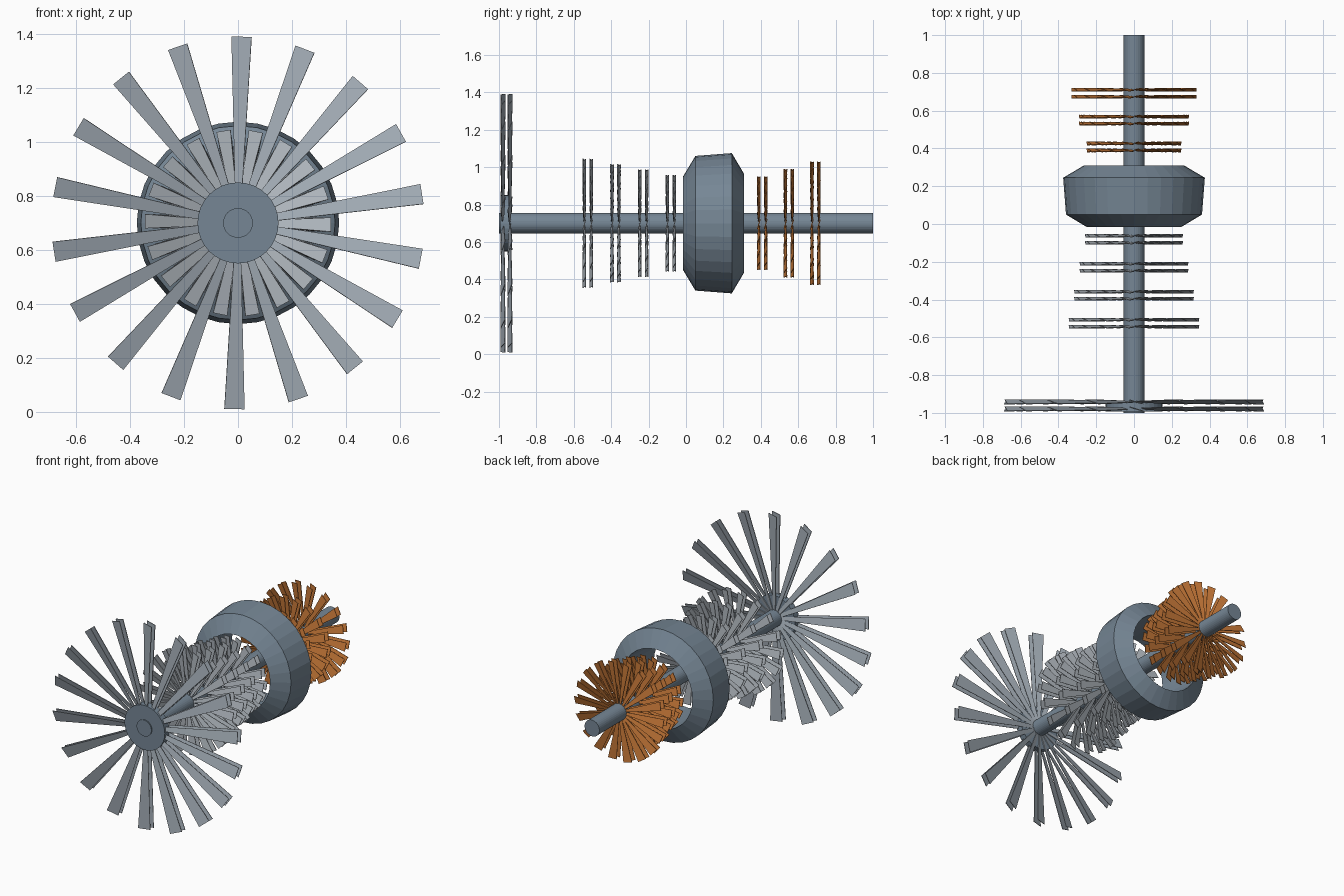
import bpy, bmesh
from math import sin, cos, radians, tau

if "Cube" in bpy.data.objects:
    bpy.data.objects.remove(bpy.data.objects["Cube"])

AXIS_Z = 0.70


def material(name, color):
    m = bpy.data.materials.new(name)
    m.use_nodes = True
    m.diffuse_color = (*color, 1)
    m.node_tree.nodes["Principled BSDF"].inputs["Base Color"].default_value = (*color, 1)
    return m


steel = material("slate steel", (0.18, 0.24, 0.30))
fan_grey = material("fan grey", (0.36, 0.41, 0.46))
light_grey = material("compressor light grey", (0.43, 0.47, 0.51))
copper = material("hot copper", (0.57, 0.19, 0.04))


def finish(bm, name, mat):
    bmesh.ops.recalc_face_normals(bm, faces=bm.faces)
    mesh = bpy.data.meshes.new(name)
    bm.to_mesh(mesh)
    bm.free()
    mesh.materials.append(mat)
    ob = bpy.data.objects.new(name, mesh)
    bpy.context.collection.objects.link(ob)
    ob.location.z = AXIS_Z
    return ob


def lathe(name, profile, mat, closed=False, sides=32):
    """Spin (y, radius) points about the y axis; open profiles get end caps."""
    bm = bmesh.new()
    rings = [[bm.verts.new((r * cos(tau * i / sides), y, r * sin(tau * i / sides)))
              for i in range(sides)] for y, r in profile]
    pairs = list(zip(rings, rings[1:]))
    if closed:
        pairs.append((rings[-1], rings[0]))
    else:
        bm.faces.new(rings[0])
        bm.faces.new(rings[-1])
    for a, b in pairs:
        for i in range(sides):
            j = (i + 1) % sides
            bm.faces.new((a[i], a[j], b[j], b[i]))
    return finish(bm, name, mat)


def blade_row(name, y, tip, root_w, tip_w, mat, start, count=18, pitch=17, gap=0.037):
    """Pairs of thin tapered vanes, pitched about their radial line."""
    bm = bmesh.new()
    root, thick = 0.04, 0.004
    cp, sp = cos(radians(pitch)), sin(radians(pitch))
    for k in range(count):
        a = radians(start) + tau * k / count
        for offset in (-gap / 2, gap / 2):
            v = []
            for t in (-thick / 2, thick / 2):
                for r, w in ((root, -root_w), (tip, -tip_w), (tip, tip_w), (root, root_w)):
                    across = w / 2 * cp - t * sp
                    along = w / 2 * sp + t * cp + offset
                    v.append(bm.verts.new((r * cos(a) - across * sin(a), y + along,
                                           r * sin(a) + across * cos(a))))
            bm.faces.new(v[:4])
            bm.faces.new(v[4:])
            for i in range(4):
                j = (i + 1) % 4
                bm.faces.new((v[i], v[j], v[j + 4], v[i + 4]))
    return finish(bm, name, mat)


# Central shaft and fan hub
lathe("shaft", [(-1, 0.055), (1, 0.055)], steel)
lathe("fan_hub", [(-0.993, 0.15), (-0.945, 0.15)], steel)

# Chamfered ring around the shaft
lathe("combustor_ring", [(-0.016, 0.25), (0.05, 0.36), (0.245, 0.375), (0.31, 0.265)],
      steel, closed=True)

# Large front fan
blade_row("fan_blades", -0.96, 0.69, 0.02, 0.078, fan_grey, 88.9)

# Compressor stages shrink toward the ring
for i in range(4):
    blade_row(f"compressor_stage_{i + 1}", -0.525 + 0.148 * i, 0.345 - 0.029 * i,
              0.015, 0.055, light_grey, 78.9)

# Turbine stages grow toward the rear
for i in range(3):
    blade_row(f"turbine_stage_{i + 1}", 0.408 + 0.142 * i, 0.25 + 0.04 * i,
              0.015, 0.055, copper, 78.9)
